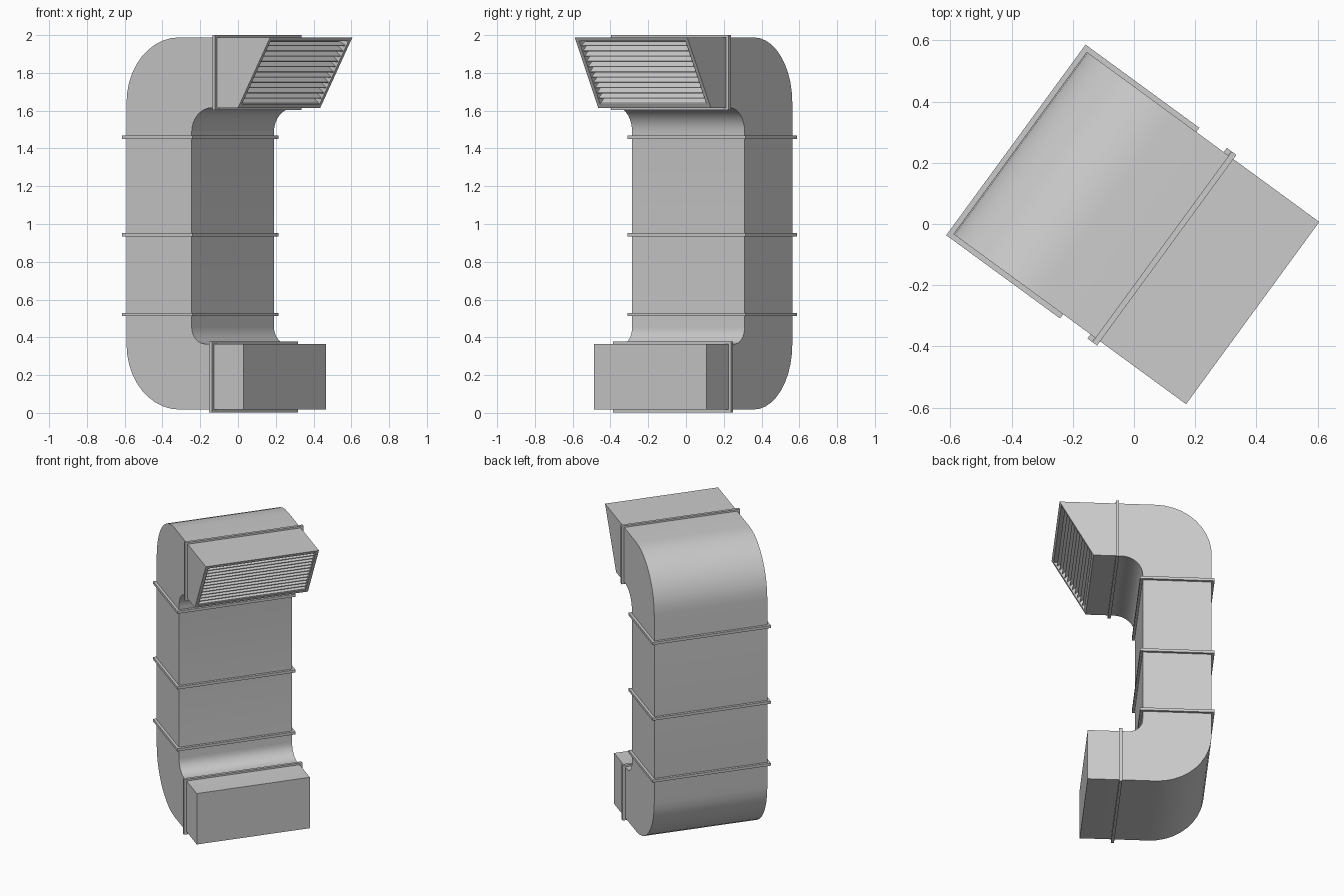
import bpy, bmesh, math
from mathutils import Matrix

if "Cube" in bpy.data.objects:
    bpy.data.objects.remove(bpy.data.objects["Cube"])

# local frame: x = outlet direction, y = duct width, turned as a whole about z
TURN = Matrix.Rotation(math.atan2(-0.59, 0.807), 4, 'Z')
V0, V1 = -0.375, 0.363
LIP = 0.017


def make(name, verts, faces, smooth=False):
    me = bpy.data.meshes.new(name)
    me.from_pydata(verts, [], faces)
    bm = bmesh.new()
    bm.from_mesh(me)
    bmesh.ops.recalc_face_normals(bm, faces=bm.faces)
    bm.to_mesh(me)
    bm.free()
    ob = bpy.data.objects.new(name, me)
    bpy.context.collection.objects.link(ob)
    ob.matrix_world = TURN
    if smooth:
        bpy.ops.object.select_all(action='DESELECT')
        ob.select_set(True)
        bpy.context.view_layer.objects.active = ob
        bpy.ops.object.shade_smooth_by_angle(angle=math.radians(30))
    return ob


def prism(name, profile, v0, v1, smooth=False):
    n = len(profile)
    verts = [(u, v, z) for v in (v0, v1) for u, z in profile]
    faces = [tuple(range(n)), tuple(range(n, 2 * n))]
    faces += [(i, (i + 1) % n, n + (i + 1) % n, n + i) for i in range(n)]
    return make(name, verts, faces, smooth)


def arc(cu, cz, r, a0, a1, n=8):
    pts = []
    for i in range(n + 1):
        a = math.radians(a0 + (a1 - a0) * i / n)
        pts.append((cu + r * math.cos(a), cz + r * math.sin(a)))
    return pts


def loops(name, rings):
    """Join successive four-corner rings, closing back to the first."""
    verts = [p for r in rings for p in r]
    k = len(rings)
    faces = [(4 * i + j, 4 * i + (j + 1) % 4, 4 * ((i + 1) % k) + (j + 1) % 4, 4 * ((i + 1) % k) + j)
             for i in range(k) for j in range(4)]
    return make(name, verts, faces)


def flange(name, a0, a1, b0, b1, h0, h1, upright):
    """Rectangular collar; a x b is the duct section, h0..h1 its thickness."""
    rings = []
    for h, e in ((h0, LIP), (h1, LIP), (h1, 0), (h0, 0)):
        c = [(a0 - e, b0 - e), (a1 + e, b0 - e), (a1 + e, b1 + e), (a0 - e, b1 + e)]
        rings.append([(h, b, a) if upright else (a, b, h) for a, b in c])
    loops(name, rings)


# C-shaped duct: lower outlet, lower elbow, column, upper elbow
U0, U1 = -0.457, -0.03
profile = [(0.311, 0.018), (0.311, 0.365)]
profile += arc(U1 + 0.09, 0.365 + 0.09, 0.09, 270, 180)
profile += arc(U1 + 0.13, 1.615 - 0.13, 0.13, 180, 90)
profile += [(0.128, 1.615), (0.128, 1.988)]
profile += arc(U0 + 0.345, 1.988 - 0.345, 0.345, 90, 180, 10)
profile += arc(U0 + 0.345, 0.018 + 0.345, 0.345, 180, 270, 10)
prism("duct_body", profile, V0, V1, smooth=True)

# collars around the column and at the two outlets
for i, z in enumerate((0.521, 0.943, 1.459)):
    flange(f"column_flange_{i + 1}", U0, U1, V0, V1, z - 0.009, z + 0.009, False)
flange("lower_flange", 0.018, 0.36, V0, V1, 0.098, 0.117, True)
flange("upper_flange", 1.62, 1.983, V0, V1, 0.118, 0.137, True)

# slanted hood with a recessed opening
ZB, ZT = 1.615, 1.988
SLOPE = (0.485 - 0.274) / (ZT - ZB)


def plane_u(z):
    return 0.274 + (z - ZB) * SLOPE


def rect(e, back):
    zb, zt = ZB + e, ZT - e
    return [(plane_u(z) - back, v, z) for v, z in
            ((V0 + e, zb), (V1 - e, zb), (V1 - e, zt), (V0 + e, zt))]


rear = [(0.128, v, z) for v, z in ((V0, ZB), (V1, ZB), (V1, ZT), (V0, ZT))]
inner = rect(0.02, 0.07)
hood_verts = rear + rect(0, 0) + rect(0.02, 0) + inner
hood_faces = [(4 * i + j, 4 * i + (j + 1) % 4, 4 * i + 4 + (j + 1) % 4, 4 * i + 4 + j)
              for i in range(3) for j in range(4)]
hood_faces += [(12, 13, 14, 15), (0, 1, 2, 3)]
make("outlet_hood", hood_verts, hood_faces)

# louvre slats sloping down towards the outside
N = 12
pitch = (ZT - ZB - 0.04) / N
for i in range(N):
    z = ZB + 0.021 + i * pitch
    u = plane_u(z) - 0.006
    top = min(z + 0.034, ZT - 0.021)
    prism(f"louvre_slat_{i + 1}",
          [(u, z), (u, z + 0.004), (u - 0.035, top), (u - 0.035, top - 0.004)],
          V0 + 0.02, V1 - 0.02)
